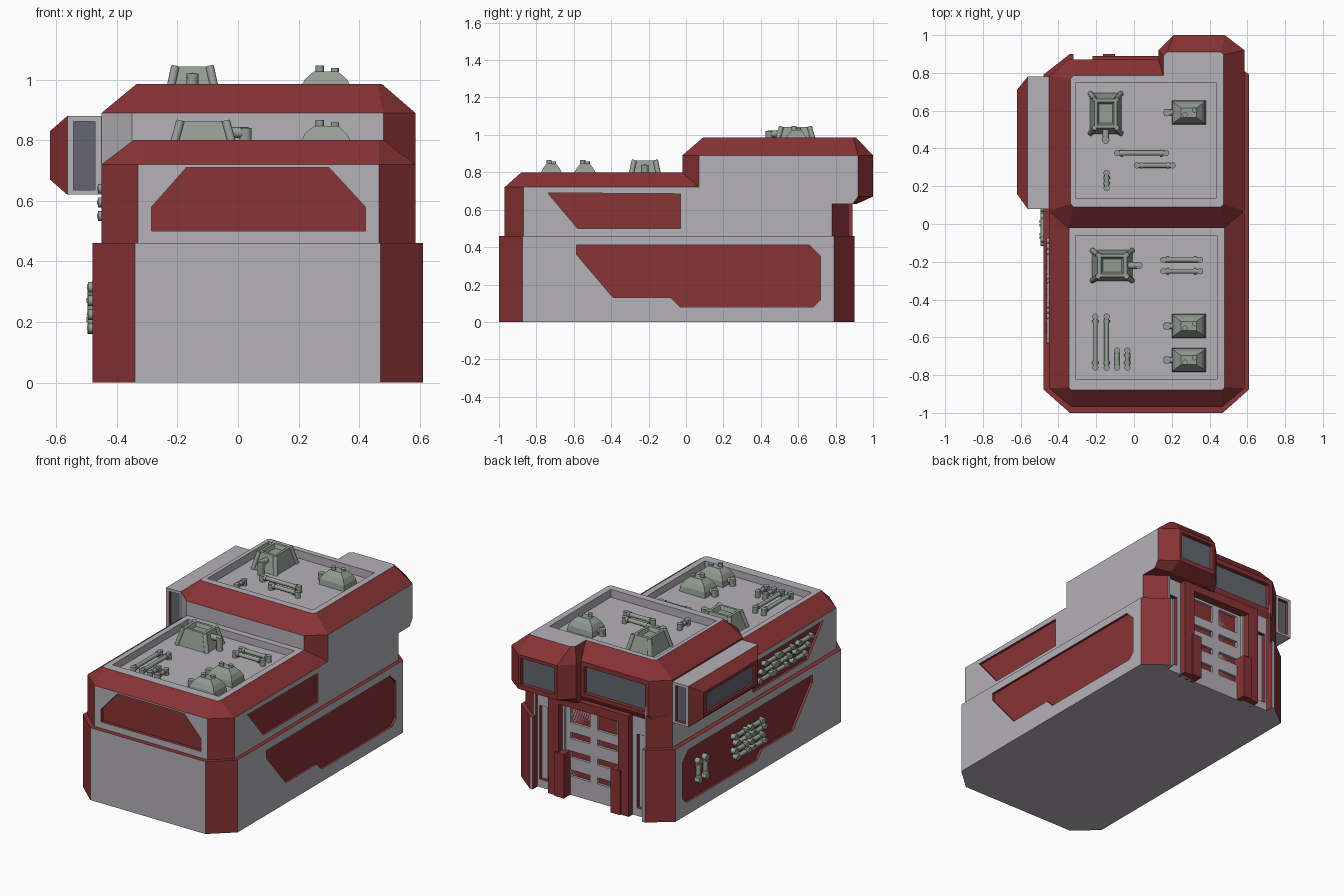
import bpy, bmesh, math
from mathutils import Vector, Matrix

cube = bpy.data.objects.get("Cube")
if cube:
    bpy.data.objects.remove(cube, do_unlink=True)

PALETTE = {
    "light_grey_hull": (0.46, 0.44, 0.48),
    "dark_red_trim": (0.25, 0.033, 0.036),
    "green_grey_metal": (0.30, 0.34, 0.30),
    "blue_grey_glass": (0.13, 0.13, 0.17),
}
GREY, RED, METAL, GLASS = range(4)
materials = []
for label, rgb in PALETTE.items():
    mat = bpy.data.materials.new(label)
    mat.use_nodes = True
    mat.diffuse_color = (*rgb, 1)
    mat.node_tree.nodes["Principled BSDF"].inputs["Base Color"].default_value = (*rgb, 1)
    materials.append(mat)


def finish(name, bm):
    bmesh.ops.recalc_face_normals(bm, faces=bm.faces)
    mesh = bpy.data.meshes.new(name)
    bm.to_mesh(mesh)
    bm.free()
    for mat in materials:
        mesh.materials.append(mat)
    obj = bpy.data.objects.new(name, mesh)
    bpy.context.collection.objects.link(obj)
    return obj


def loft(name, rings, sides, caps=(GREY, GREY)):
    """Skin a stack of rings; sides is a colour or a rule(level, edge)."""
    bm = bmesh.new()
    rows = [[bm.verts.new(p) for p in ring] for ring in rings]
    count = len(rows[0])
    for level, (low, high) in enumerate(zip(rows, rows[1:])):
        for i in range(count):
            j = (i + 1) % count
            face = bm.faces.new((low[i], low[j], high[j], high[i]))
            face.material_index = sides(level, i) if callable(sides) else sides
    for row, colour in zip((rows[0], rows[-1]), caps):
        bm.faces.new(row).material_index = colour
    return finish(name, bm)


def lift(points, axis, d):
    place = {"x": lambda u, v: (d, u, v), "y": lambda u, v: (u, d, v), "z": lambda u, v: (u, v, d)}[axis]
    return [place(u, v) for u, v in points]


def prism(name, points, axis, start, end, sides, caps=(GREY, GREY)):
    return loft(name, [lift(points, axis, start), lift(points, axis, end)], sides, caps)


def rect(u0, u1, v0, v1):
    return [(u0, v0), (u1, v0), (u1, v1), (u0, v1)]


def octagon(x0, x1, y0, y1, cx, front, back):
    return [(x0 + cx, y0), (x1 - cx, y0), (x1, y0 + front), (x1, y1 - back),
            (x1 - cx, y1), (x0 + cx, y1), (x0, y1 - back), (x0, y0 + front)]


def recess(target, points, axis, outside, inside, wall, floor):
    """Sink a shaped pocket into a part; wall and floor colours carry over."""
    cutter = prism("cutter", points, axis, outside, inside, wall, (floor, floor))
    cutter.hide_render = True
    mod = target.modifiers.new("pocket", "BOOLEAN")
    mod.object, mod.operation, mod.solver = cutter, "DIFFERENCE", "EXACT"
    mod.material_mode = "TRANSFER"
    bpy.context.view_layer.objects.active = target
    bpy.ops.object.modifier_apply(modifier=mod.name)
    bpy.data.objects.remove(cutter, do_unlink=True)


def corners_red(level, edge):
    return RED if edge % 2 else GREY


# Hull storeys with red chamfered corners and a recessed back
lower_hull = prism("lower_hull", octagon(-.48, .61, -1, .9, .14, .125, .11), "z", 0, .46, corners_red, (GREY, RED))
upper_hull = prism("upper_hull", octagon(-.45, .585, -.97, .87, .12, .1, .09), "z", .46, .72, corners_red)
for hull in (lower_hull, upper_hull):
    recess(hull, rect(-.32, .45, .82, 1.2), "z", -.1, .9, RED, GREY)

# Sunken red panels on both sides and the front
lower_panel = [(-.585, .36), (-.39, .13), (-.08, .13), (-.03, .08), (.68, .08),
               (.72, .12), (.72, .35), (.66, .41), (-.585, .41)]
upper_panel = [(-.58, .5), (-.03, .5), (-.03, .685), (-.74, .69)]
for hull, shape, left, right in ((lower_hull, lower_panel, .61, -.48), (upper_hull, upper_panel, .585, -.45)):
    recess(hull, shape, "x", left + .1, left - .015, RED, RED)
    recess(hull, shape, "x", right - .1, right + .015, RED, RED)
front_panel = [(-.285, .5), (.42, .5), (.42, .58), (.3, .71), (-.17, .71), (-.285, .58)]
recess(upper_hull, front_panel, "y", -1.1, -.95, RED, RED)

# Front roof with sloped red rim and sunken deck
front_roof = loft("front_roof", [lift(octagon(-.45, .585, -.97, .07, .12, .1, .01), "z", .72),
                                 lift(octagon(-.345, .48, -.88, .05, .015, .015, .01), "z", .80)], RED)
recess(front_roof, rect(-.31, .44, -.82, -.06), "z", .9, .755, GREY, GREY)


# Raised rear block, stepped out at the back on one side
def rear_outline(out, mid, back):
    return [(-.35, -.02), (.48, -.02), (.585, .07), (.585, out), (.48, back), (.21, back),
            (.13, out), (.13, mid), (-.35, mid), (-.45, .78), (-.45, .07)]


rear_top = [(-.32, .09), (.46, .09), (.475, .105), (.475, .895), (.46, .91), (.175, .91),
            (.155, .89), (.155, .785), (-.32, .785), (-.335, .77), (-.335, .105)]
full = rear_outline(.92, .87, 1)
rear_block = loft("rear_block", [lift(rear_outline(.89, .85, .91), "z", .63), lift(full, "z", .67),
                                 lift(full, "z", .89), lift(rear_top, "z", .985)],
                  lambda level, edge: GREY if level < 2 and edge in (0, 2, 9 + 1) else RED, (RED, GREY))
recess(rear_block, rect(-.31, .435, .135, .75), "z", 1.1, .935, GREY, GREY)
recess(rear_block, rect(-.32, .11, .69, .86), "y", .95, .845, RED, GLASS)
recess(rear_block, rect(.225, .465, .70, .87), "y", 1.1, .975, RED, GLASS)

# Window pod on the side
pod_base = rect(.08, .78, .62, .88)
side_pod = loft("side_pod", [lift(pod_base, "x", -.43), lift(pod_base, "x", -.563),
                             lift(rect(.16, .71, .67, .83), "x", -.62)],
                lambda level, edge: RED if level else GREY, (GREY, RED))
pod_end = rect(-.542, -.472, .635, .862)
recess(side_pod, pod_end, "y", 0, .1, RED, GLASS)
recess(side_pod, pod_end, "y", .9, .76, RED, GLASS)
recess(side_pod, rect(.19, .68, .69, .81), "x", -.7, -.605, RED, GLASS)

# Back wall with door, door panels and side slots
back_wall = prism("back_wall", rect(-.33, .46, 0, .645), "y", .78, .85, GREY)
recess(back_wall, rect(-.13, .26, -.1, .6), "y", .95, .835, GREY, GREY)
for u in (-.305, .38):
    recess(back_wall, rect(u, u + .055, .05, .52), "y", .95, .825, RED, GREY)
for u in (-.1, .09):
    for low, high in ((.46, .57), (.36, .40), (.24, .28), (.12, .16)):
        recess(back_wall, rect(u, u + .14, low, high), "y", .95, .82, GREY, GREY)

# Door frame
prism("door_lintel", rect(-.22, .35, .585, .64), "y", .82, .89, RED, (RED, RED))
for side, s in (("left", 1), ("right", -1)):
    for part, near, far, top, depth in (("post", .21, .285, .62, .89), ("foot", .165, .23, .28, .9)):
        a, b = sorted((.065 + s * near, .065 + s * far))
        prism(f"door_{part}_{side}", rect(a, b, 0, top), "y", .82, depth, RED, (RED, RED))

smooth_parts = []


def tube(bm, a, b, r):
    a, b = Vector(a), Vector(b)
    turn = (b - a).to_track_quat("Z", "Y").to_matrix().to_4x4()
    made = bmesh.ops.create_cone(bm, cap_ends=True, segments=12, radius1=r, radius2=r, depth=(b - a).length,
                                 matrix=Matrix.Translation((a + b) / 2) @ turn)
    for face in {f for v in made["verts"] for f in v.link_faces}:
        face.material_index = METAL


def pipe(name, a, b, normal, r=.013, rise=.026):
    """A pipe standing off a surface with collars and thick feet."""
    a, b, n = Vector(a), Vector(b), Vector(normal)
    along = (b - a).normalized() * r
    bm = bmesh.new()
    tube(bm, a + n * rise, b + n * rise, r)
    for foot, step in ((a, along), (b, -along)):
        tube(bm, foot, foot + n * (rise + r), r * 1.25)
        tube(bm, foot + n * rise + step * 1.4, foot + n * rise + step * 2.4, r * 1.3)
    smooth_parts.append(finish(name, bm))


# Deck pipes
FRONT, REAR, UP = .755, .935, (0, 0, 1)
deck_pipes = [(.155, -.19, .35, -.19, FRONT), (.155, -.25, .35, -.25, FRONT),
              (-.205, -.49, -.205, -.76, FRONT), (-.145, -.49, -.145, -.76, FRONT),
              (-.09, -.67, -.09, -.76, FRONT), (-.035, -.67, -.035, -.76, FRONT),
              (-.09, .375, .17, .375, REAR), (.015, .31, .205, .31, REAR), (-.145, .19, -.145, .27, REAR)]
for x0, y0, x1, y1, z in deck_pipes:
    pipe("deck_pipe", (x0, y0, z), (x1, y1, z), UP)

# Side pipes on the sunken panels
OUT = (-1, 0, 0)
for row in range(4):
    z, shift = .18 + row * .045, .02 * (row % 2)
    for y in (-.1, .06):
        pipe("side_pipe", (-.465, y + shift, z), (-.465, y + shift + .12, z), OUT, .014, .016)
for y in (.49, .56):
    pipe("side_pipe_upright", (-.465, y, .18), (-.465, y, .3), OUT, .015, .016)
for row in range(3):
    z, shift = .55 + row * .045, -.03 * row
    for y in (-.56, -.37, -.22):
        pipe("upper_side_pipe", (-.435, y + shift, z), (-.435, y + shift + .13, z), OUT, .013, .014)


def box_ring(w, d, z):
    return lift(rect(-w, w, -d, d), "z", z)


def place(obj, x, y, z, angle):
    obj.location = (x, y, z)
    obj.rotation_euler.z = math.radians(angle)


def big_vent(*where):
    body = loft("big_vent", [box_ring(.108, .083, 0), box_ring(.078, .06, .108), box_ring(.06, .044, .108),
                             box_ring(.05, .035, .085)], METAL, (METAL, METAL))
    bm = bmesh.new()
    for sx in (-1, 1):
        for sy in (-1, 1):
            tube(bm, (sx * .105, sy * .08, 0), (sx * .075, sy * .057, .108), .014)
    tube(bm, (.06, 0, .07), (.15, 0, .07), .018)
    tube(bm, (.14, 0, 0), (.14, 0, .085), .02)
    fittings = finish("big_vent_fittings", bm)
    smooth_parts.append(fittings)
    for obj in (body, fittings):
        place(obj, *where)


def small_vent(*where):
    body = loft("small_vent", [box_ring(.09, .064, 0), box_ring(.086, .06, .035), box_ring(.07, .045, .065),
                               box_ring(.04, .025, .092)], METAL, (METAL, METAL))
    bm = bmesh.new()
    tube(bm, (.02, .012, .08), (.02, .012, .112), .014)
    tube(bm, (-.03, -.012, .07), (-.03, -.012, .103), .014)
    tube(bm, (.07, 0, .025), (.13, 0, .025), .015)
    tube(bm, (.115, 0, 0), (.115, 0, .042), .02)
    fittings = finish("small_vent_fittings", bm)
    smooth_parts.append(fittings)
    for obj in (body, fittings):
        place(obj, *where)


# Deck machines
big_vent(-.115, -.22, FRONT, 0)
big_vent(-.15, .585, REAR, -90)
for y, z in ((-.54, FRONT), (-.72, FRONT), (.59, REAR)):
    small_vent(.29, y, z, 180)

# Smooth the round parts
bpy.ops.object.select_all(action="DESELECT")
for obj in smooth_parts:
    obj.select_set(True)
bpy.context.view_layer.objects.active = smooth_parts[0]
bpy.ops.object.shade_smooth_by_angle(angle=math.radians(40))
